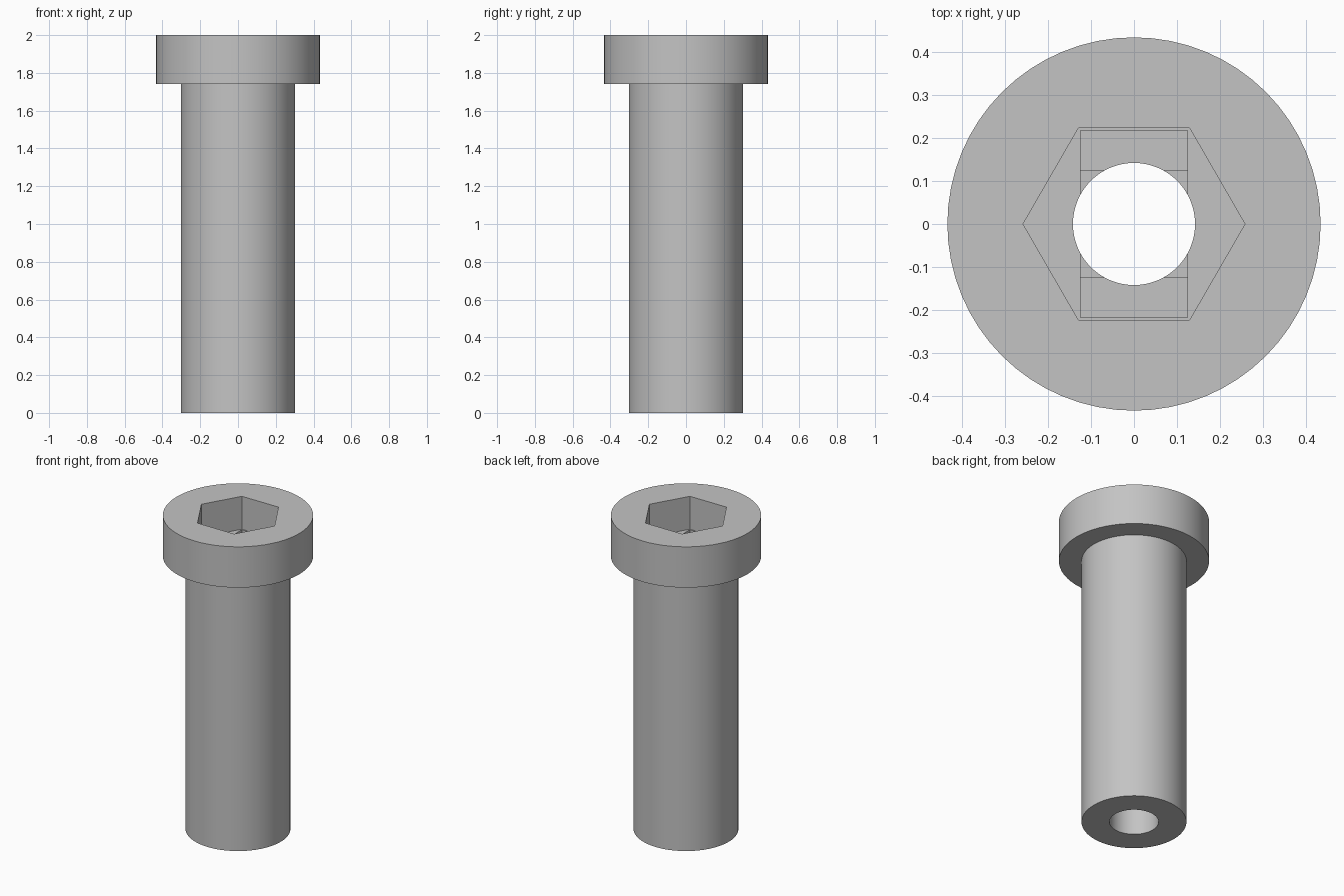
import bpy, bmesh, math

if "Cube" in bpy.data.objects:
    bpy.data.objects.remove(bpy.data.objects["Cube"])

TOP = 2.0
SEGMENTS = 64

metal = bpy.data.materials.new("mid_grey")
metal.diffuse_color = (0.55, 0.55, 0.55, 1)
metal.use_nodes = True
metal.node_tree.nodes["Principled BSDF"].inputs["Base Color"].default_value = metal.diffuse_color


def lathe(name, profile):
    """Spin a closed (radius, height) profile round the z axis."""
    bm = bmesh.new()
    verts = [bm.verts.new((r, 0, z)) for r, z in profile]
    edges = [bm.edges.new((verts[i], verts[(i + 1) % len(verts)]))
             for i in range(len(verts))]
    bmesh.ops.spin(bm, geom=verts + edges, cent=(0, 0, 0), axis=(0, 0, 1),
                   angle=math.tau, steps=SEGMENTS)
    bmesh.ops.remove_doubles(bm, verts=bm.verts, dist=1e-4)
    bmesh.ops.recalc_face_normals(bm, faces=bm.faces)
    mesh = bpy.data.meshes.new(name)
    bm.to_mesh(mesh)
    bm.free()
    obj = bpy.data.objects.new(name, mesh)
    bpy.context.collection.objects.link(obj)
    return obj


def prism(name, outline, depth):
    """Upright cutter that reaches the given depth below the head's top."""
    bm = bmesh.new()
    face = bm.faces.new([bm.verts.new((x, y, TOP - depth)) for x, y in outline])
    up = bmesh.ops.extrude_face_region(bm, geom=[face])["geom"]
    bmesh.ops.translate(bm, vec=(0, 0, depth + 0.2),
                        verts=[v for v in up if isinstance(v, bmesh.types.BMVert)])
    bmesh.ops.recalc_face_normals(bm, faces=bm.faces)
    mesh = bpy.data.meshes.new(name)
    bm.to_mesh(mesh)
    bm.free()
    obj = bpy.data.objects.new(name, mesh)
    bpy.context.collection.objects.link(obj)
    obj.hide_render = True
    return obj


def rectangle(x, y):
    return [(-x, -y), (x, -y), (x, y), (-x, y)]


# Shank, wide head and through bore as one turned body
screw = lathe("socket_screw", [(0.142, 0), (0.303, 0), (0.303, 1.74),
                               (0.434, 1.74), (0.434, TOP), (0.142, TOP)])
screw.data.materials.append(metal)

# Hexagonal socket, then two thin steps down to the bore
hexagon = [(0.258 * math.cos(i * math.pi / 3), 0.258 * math.sin(i * math.pi / 3))
           for i in range(6)]
cutters = [prism("hex_cutter", hexagon, 0.21),
           prism("slot_cutter", rectangle(0.125, 0.218), 0.225),
           prism("square_cutter", rectangle(0.125, 0.125), 0.24)]

bpy.context.view_layer.objects.active = screw
screw.select_set(True)
for cutter in cutters:
    mod = screw.modifiers.new(cutter.name, "BOOLEAN")
    mod.operation = "DIFFERENCE"
    mod.solver = "EXACT"
    mod.object = cutter
    bpy.ops.object.modifier_apply(modifier=mod.name)
for cutter in cutters:
    bpy.data.objects.remove(cutter)

# Round walls smooth, all real corners sharp
bpy.ops.object.shade_smooth_by_angle(angle=math.radians(30))
